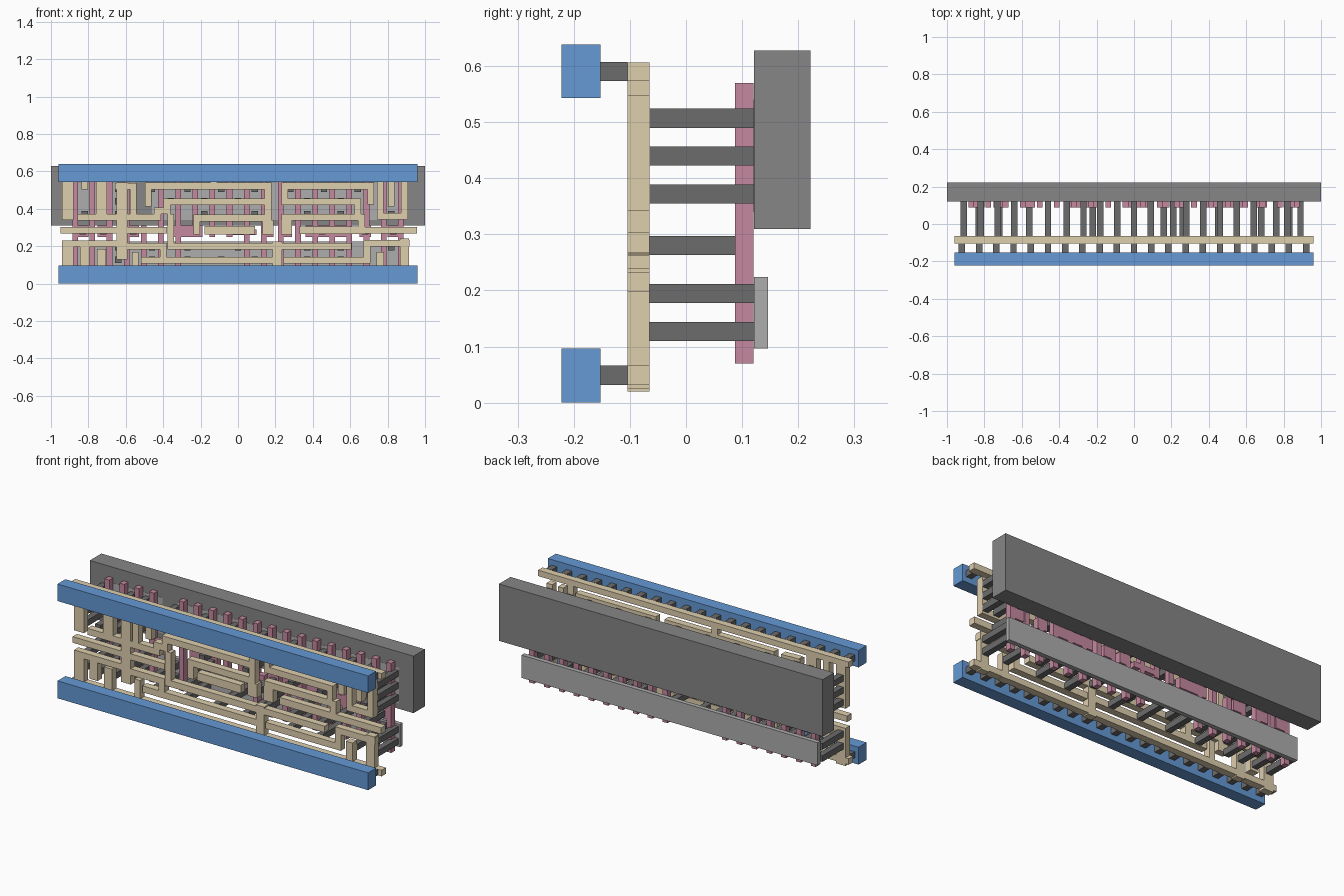
import bpy, bmesh

PITCH = 0.0916


def material(name, rgb):
    m = bpy.data.materials.new(name)
    m.diffuse_color = (*rgb, 1)
    return m


BLUE = material("metal_blue", (0.13, 0.32, 0.66))
TAN = material("interconnect_tan", (0.73, 0.62, 0.42))
PINK = material("gate_pink", (0.56, 0.25, 0.35))
DARK = material("contact_dark", (0.15, 0.15, 0.15))
GREY = material("well_grey", (0.24, 0.24, 0.24))
LIGHT = material("diffusion_grey", (0.42, 0.42, 0.42))


def layer(name, rects, y0, y1, mat):
    """One object made of boxes: rects are (x0, x1, z0, z1)."""
    bm = bmesh.new()
    for x0, x1, z0, z1 in rects:
        vs = bmesh.ops.create_cube(bm, size=1)["verts"]
        for v in vs:
            v.co = ((x0 + x1) / 2 + v.co.x * (x1 - x0),
                    (y0 + y1) / 2 + v.co.y * (y1 - y0),
                    (z0 + z1) / 2 + v.co.z * (z1 - z0))
    me = bpy.data.meshes.new(name)
    bm.to_mesh(me)
    bm.free()
    me.materials.append(mat)
    ob = bpy.data.objects.new(name, me)
    bpy.context.collection.objects.link(ob)
    return ob


def wire(pts, w=0.036):
    """Right-angled track through the points, as rectangles."""
    h = w / 2
    return [(min(a, c) - h, max(a, c) + h, min(b, d) - h, max(b, d) + h)
            for (a, b), (c, d) in zip(pts, pts[1:])]


def squares(xs, z, s=0.034):
    return [(x - s / 2, x + s / 2, z - s / 2, z + s / 2) for x in xs]


# Base blocks
layer("upper_well", [(-1, 1, 0.31, 0.628)], 0.121, 0.222, GREY)
layer("lower_diffusion", [(-0.915, 0.915, 0.097, 0.224)], 0.121, 0.146, LIGHT)
layer("upper_diffusion", [(-0.91, -0.55, 0.34, 0.54), (-0.46, 0.91, 0.34, 0.54)],
      0.12, 0.146, LIGHT)

# Power rails and their posts
layer("power_rails", [(-0.96, 0.96, 0, 0.097), (-0.96, 0.96, 0.543, 0.638)],
      -0.222, -0.152, BLUE)
post_x = [(i - 10) * 0.092 for i in range(21)]
layer("rail_posts", squares(post_x, 0.049) + squares(post_x, 0.59), -0.152, -0.104, DARK)

# Gate fingers, split where the top or bottom half is missing
fingers = []
for i in range(20):
    x = -0.87 + PITCH * i
    z0 = 0.25 if i in (7, 8, 9) else 0.07
    z1 = 0.31 if i == 4 else 0.57
    fingers.append((x - 0.015, x + 0.015, z0, z1))
pads_x = [-0.83, -0.72, -0.56, -0.22, 0.16, 0.26, 0.45, 0.68, 0.83]
pads = squares(pads_x, 0.28, 0.06) + [(-0.36, -0.2, 0.25, 0.31), (0.36, 0.6, 0.25, 0.31),
                                      (-0.06, 0.1, 0.26, 0.29)]
layer("gate_fingers", fingers + pads, 0.087, 0.12, PINK)

# Tan interconnect: rails, upper tracks, middle tracks, lower tracks
rails = [(-0.96, 0.96, 0.032, 0.066), (-0.96, 0.96, 0.573, 0.606)]
upper = []
for path, w in [
    ([(-0.91, 0.575), (-0.91, 0.37)], 0.06),
    ([(-0.82, 0.52), (-0.82, 0.575)], 0.036),
    ([(-0.73, 0.575), (-0.73, 0.37)], 0.06),
    ([(-0.84, 0.355), (-0.54, 0.355)], 0.036),
    ([(-0.56, 0.355), (-0.56, 0.52), (-0.64, 0.52)], 0.036),
    ([(-0.48, 0.43), (-0.48, 0.522), (0.16, 0.522), (0.16, 0.28)], 0.036),
    ([(-0.54, 0.355), (-0.43, 0.355), (-0.43, 0.39), (-0.38, 0.39),
      (-0.38, 0.437), (0.16, 0.437)], 0.036),
    ([(-0.22, 0.28), (-0.22, 0.35), (0.16, 0.35)], 0.036),
    ([(-0.13, 0.522), (-0.13, 0.575)], 0.036),
    ([(0.25, 0.522), (0.71, 0.522), (0.71, 0.44)], 0.036),
    ([(0.25, 0.437), (0.25, 0.522)], 0.036),
    ([(0.25, 0.437), (0.64, 0.437), (0.64, 0.355)], 0.036),
    ([(0.25, 0.28), (0.25, 0.355), (0.66, 0.355), (0.66, 0.285), (0.94, 0.285)], 0.036),
    ([(0.76, 0.575), (0.76, 0.36), (0.89, 0.36), (0.89, 0.53)], 0.036),
    ([(0.82, 0.43), (0.82, 0.53)], 0.034),
]:
    upper += wire(path, w)
middle = [(-0.95, -0.38, 0.268, 0.302), (-0.65, -0.59, 0.13, 0.54), (-0.18, 0.09, 0.263, 0.308),
          (0.13, 0.19, 0.263, 0.34), (0.23, 0.29, 0.263, 0.34), (0.33, 0.68, 0.265, 0.305)]
lower = []
for path, w in [
    ([(-0.91, 0.05), (-0.91, 0.2)], 0.06),
    ([(-0.92, 0.213), (-0.62, 0.213)], 0.034),
    ([(-0.82, 0.2), (-0.82, 0.12)], 0.05),
    ([(-0.73, 0.05), (-0.73, 0.16)], 0.05),
    ([(-0.62, 0.2), (-0.40, 0.2), (-0.40, 0.15)], 0.036),
    ([(-0.55, 0.05), (-0.55, 0.15)], 0.036),
    ([(-0.36, 0.355), (-0.36, 0.2), (0.59, 0.2)], 0.036),
    ([(-0.50, 0.125), (0.17, 0.125)], 0.036),
    ([(0.21, 0.05), (0.21, 0.20)], 0.05),
    ([(0.26, 0.125), (0.69, 0.125), (0.69, 0.215), (0.90, 0.215)], 0.036),
    ([(0.76, 0.05), (0.76, 0.15)], 0.04),
    ([(0.89, 0.05), (0.89, 0.215)], 0.05),
]:
    lower += wire(path, w)
layer("interconnect", rails + upper + middle + lower, -0.104, -0.065, TAN)

# Contacts from interconnect to diffusion, and shorter ones to the gates
rows = {
    0.507: [-0.91, -0.73, -0.64, -0.46, -0.27, -0.09, 0.09, 0.28, 0.46, 0.64, 0.76, 0.89],
    0.44: [-0.91, -0.73, -0.64, -0.36, -0.18, 0, 0.37, 0.55, 0.82, 0.89],
    0.372: [-0.91, -0.82, -0.73, -0.64, -0.18, 0.09, 0.37, 0.55, 0.82, 0.89],
    0.195: [-0.91, -0.82, -0.64, -0.46, -0.27, 0, 0.21, 0.37, 0.55, 0.82, 0.89],
    0.127: [-0.91, -0.82, -0.73, -0.64, -0.46, -0.27, -0.09, 0.09, 0.37, 0.55, 0.76, 0.89],
}
layer("diffusion_contacts", [r for z, xs in rows.items() for r in squares(xs, z)],
      -0.065, 0.121, DARK)
layer("gate_contacts", squares(pads_x, 0.28), -0.065, 0.087, DARK)
